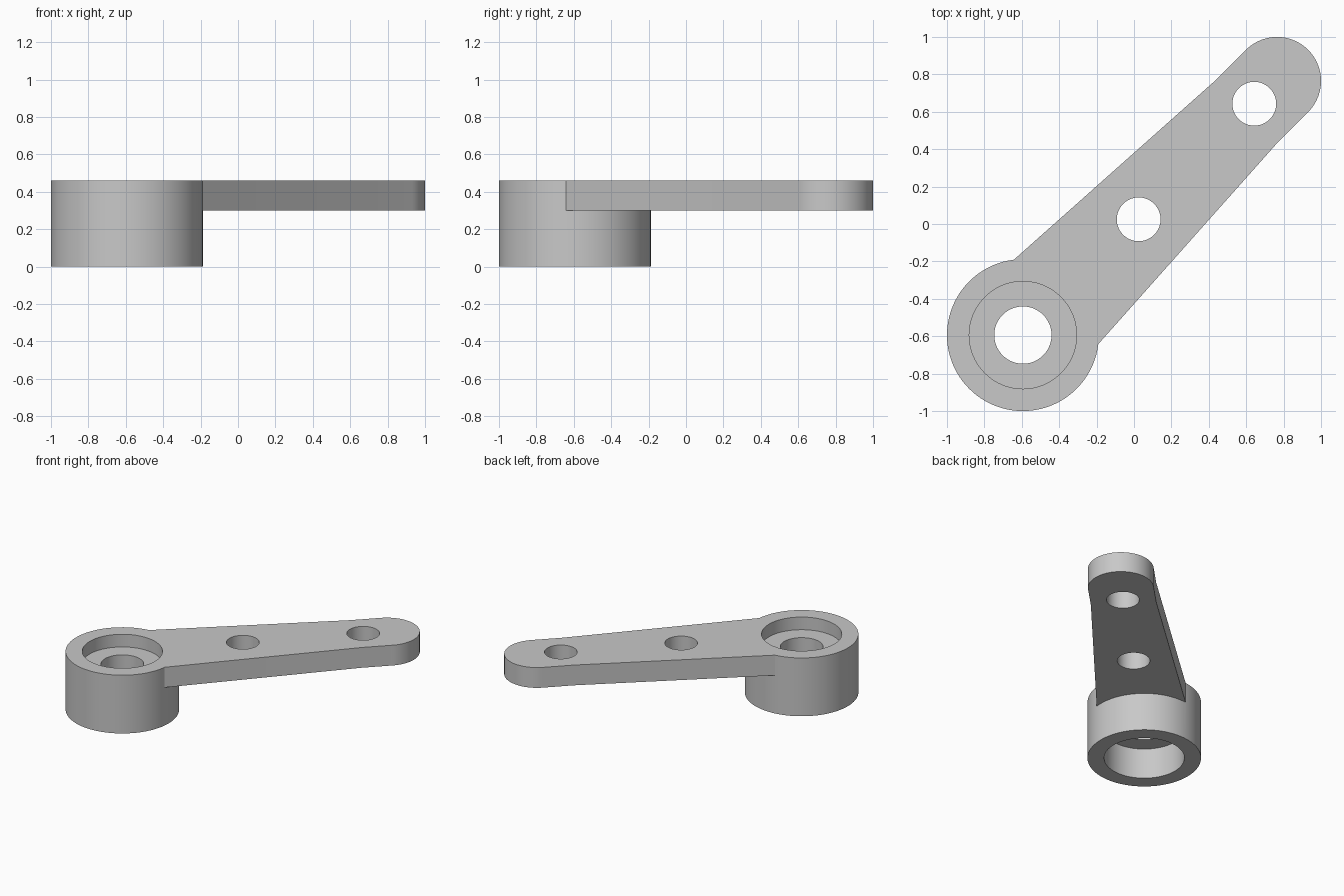
import bpy
import bmesh
from math import cos, sin, pi, radians

cube = bpy.data.objects.get("Cube")
if cube:
    bpy.data.objects.remove(cube, do_unlink=True)

grey = bpy.data.materials.new("light grey metal")
grey.use_nodes = True
colour = (0.58, 0.58, 0.58, 1)
grey.diffuse_color = colour
grey.node_tree.nodes["Principled BSDF"].inputs["Base Color"].default_value = colour

TOP = 0.46
ARM_BASE = 0.30
HUB = -0.594
TIP = 0.765
TIP_R = 0.235


def prism(name, outline, z0, z1):
    """Extrude a closed counter-clockwise outline from z0 to z1."""
    bm = bmesh.new()
    face = bm.faces.new([bm.verts.new((x, y, z0)) for x, y in outline])
    ext = bmesh.ops.extrude_face_region(bm, geom=[face])
    verts = [v for v in ext["geom"] if isinstance(v, bmesh.types.BMVert)]
    bmesh.ops.translate(bm, verts=verts, vec=(0, 0, z1 - z0))
    bmesh.ops.recalc_face_normals(bm, faces=bm.faces)
    mesh = bpy.data.meshes.new(name)
    bm.to_mesh(mesh)
    bm.free()
    mesh.materials.append(grey)
    obj = bpy.data.objects.new(name, mesh)
    bpy.context.collection.objects.link(obj)
    return obj


def arc(x, y, r, start=0, sweep=2 * pi, n=96):
    return [(x + r * cos(start + sweep * i / n), y + r * sin(start + sweep * i / n))
            for i in range(n)]


def cylinder(name, x, y, r, z0, z1):
    return prism(name, arc(x, y, r), z0, z1)


def combine(target, other, operation):
    mod = target.modifiers.new(other.name, 'BOOLEAN')
    mod.operation = operation
    mod.solver = 'EXACT'
    mod.object = other
    bpy.context.view_layer.objects.active = target
    bpy.ops.object.modifier_apply(modifier=mod.name)
    bpy.data.objects.remove(other, do_unlink=True)


# Hub barrel
lever = cylinder("lever_arm_with_hub", HUB, HUB, 0.406, 0, TOP)

# Tapered arm with a parallel-sided rounded tip, symmetric about the diagonal
lower = [(-0.45, -0.92 + 0.0), (-0.18, -0.63), (0.772, 0.44)]
lower[0] = (-0.42, -0.90)
lower = [(-0.36, -0.832)] + lower[1:]
upper = [(y, x) for x, y in reversed(lower)]
tip = arc(TIP, TIP, TIP_R, -pi / 4, pi, 48)
tip.append((TIP - TIP_R * cos(pi / 4), TIP + TIP_R * sin(pi / 4)))
arm = prism("arm", lower + tip + upper, ARM_BASE, TOP)
combine(lever, arm, 'UNION')

# Hub bores: upper recess, lower recess and through hole
for name, r, z0, z1 in (("upper_recess", 0.287, 0.36, 0.6),
                        ("lower_recess", 0.287, -0.1, 0.24),
                        ("hub_hole", 0.153, -0.2, 0.7)):
    combine(lever, cylinder(name, HUB, HUB, r, z0, z1), 'DIFFERENCE')

# Two arm holes
for name, p in (("middle_hole", 0.025), ("tip_hole", 0.643)):
    combine(lever, cylinder(name, p, p, 0.117, 0.1, 0.7), 'DIFFERENCE')

# Smooth round walls, sharp rims
bpy.ops.object.select_all(action='DESELECT')
lever.select_set(True)
bpy.context.view_layer.objects.active = lever
bpy.ops.object.shade_smooth_by_angle(angle=radians(30))
